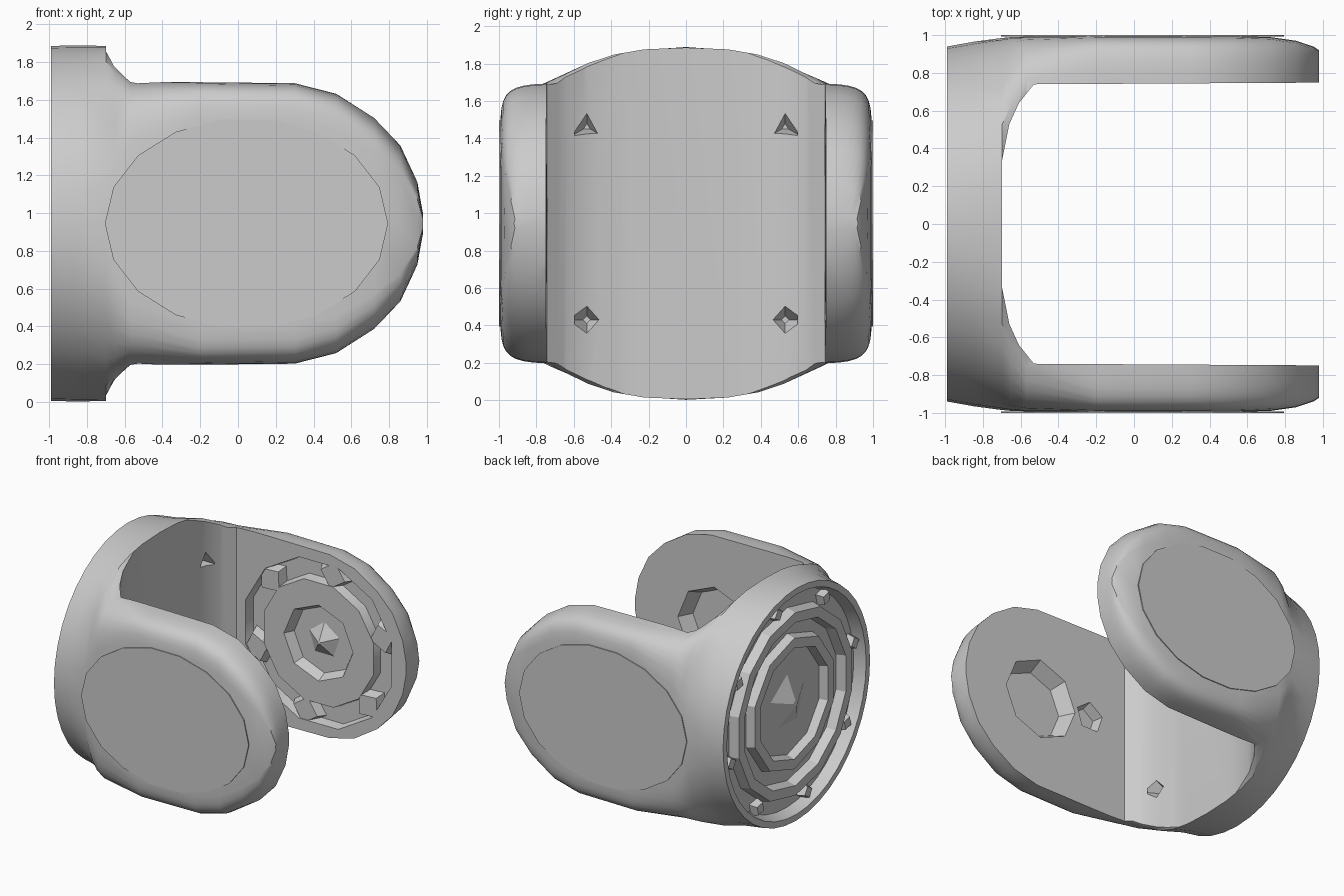
import bpy, bmesh, math
from mathutils import Matrix, Vector

if "Cube" in bpy.data.objects:
    bpy.data.objects.remove(bpy.data.objects["Cube"])

grey = bpy.data.materials.new("plain grey")
grey.use_nodes = True
grey.diffuse_color = (0.6, 0.6, 0.6, 1)
grey.node_tree.nodes["Principled BSDF"].inputs["Base Color"].default_value = (0.6, 0.6, 0.6, 1)
MID = 0.945


def finish(name, bm):
    bmesh.ops.recalc_face_normals(bm, faces=bm.faces)
    mesh = bpy.data.meshes.new(name)
    bm.to_mesh(mesh)
    bm.free()
    mesh.materials.append(grey)
    ob = bpy.data.objects.new(name, mesh)
    bpy.context.collection.objects.link(ob)
    return ob


def place(loc, direction):
    """Matrix that points local z along a direction."""
    return Matrix.Translation(loc) @ Vector(direction).to_track_quat('Z', 'Y').to_matrix().to_4x4()


def around(mat, radius, angle):
    """Spot on a circle in the local plane of a matrix, turned to face outward."""
    offset = Matrix.Translation((radius * math.cos(angle), radius * math.sin(angle), 0))
    return mat @ offset @ Matrix.Rotation(angle, 4, 'Z')


def loft(name, rings, closed=False):
    bm = bmesh.new()
    loops = [[bm.verts.new(p) for p in ring] for ring in rings]
    pairs = list(zip(loops, loops[1:]))
    if closed:
        pairs.append((loops[-1], loops[0]))
    else:
        bm.faces.new(loops[0])
        bm.faces.new(loops[-1])
    for a, b in pairs:
        for i in range(len(a)):
            j = (i + 1) % len(a)
            bm.faces.new((a[i], a[j], b[j], b[i]))
    return finish(name, bm)


def ring(name, r_in, r_out, height, sides, mat, slope=0.02):
    """Faceted tube that narrows with height."""
    profile = [(r_in - slope, 0), (r_out + slope, 0), (r_out, height), (r_in, height)]
    circle = [2 * math.pi * (i + 0.5) / sides for i in range(sides)]
    return loft(name, [[mat @ Vector((r * math.cos(a), r * math.sin(a), z)) for a in circle]
                       for r, z in profile], closed=True)


def cone(name, r1, r2, height, sides, mat):
    bm = bmesh.new()
    bmesh.ops.create_cone(bm, cap_ends=True, segments=sides, radius1=r1, radius2=r2, depth=height,
                          matrix=mat @ Matrix.Translation((0, 0, height / 2)))
    return finish(name, bm)


def cut(target, cutter):
    cutter.hide_render = True
    mod = target.modifiers.new("cut", 'BOOLEAN')
    mod.operation, mod.solver, mod.object = 'DIFFERENCE', 'EXACT', cutter
    bpy.context.view_layer.objects.active = target
    bpy.ops.object.modifier_apply(modifier=mod.name)
    bpy.data.objects.remove(cutter)


def section(x, w, h, n, count=40):
    """Rounded cross-section across the body."""
    pts = []
    for i in range(count):
        c, s = math.cos(2 * math.pi * i / count), math.sin(2 * math.pi * i / count)
        pts.append((x, w * math.copysign(abs(c) ** (2 / n), c),
                    MID + h * math.copysign(abs(s) ** (2 / n), s)))
    return pts


# Body: round end blending into two arms, with the end recess and its floor lofted in
stations = [(-.9, .86, .86, 2), (-.99, .89, .89, 2), (-.99, .94, .94, 2), (-.85, .965, .943, 2.1),
            (-.7, .985, .94, 2.5), (-.65, .99, .86, 3.5), (-.57, .992, .765, 6),
            (-.2, .995, .75, 12), (.3, .995, .745, 12), (.52, .995, .69, 11), (.72, .99, .565, 9),
            (.86, .97, .42, 8), (.95, .94, .23, 6), (.98, .92, .06, 4)]
body = loft("clevis_body", [section(*s) for s in stations])

# Gap between the arms
half = [(1.2, .75), (-.53, .74), (-.61, .64), (-.66, .53), (-.7, .33)]
outline = half + [(x, -y) for x, y in reversed(half)]
cut(body, loft("gap_cutter", [[(x, y, z) for x, y in outline] for z in (-.5, 2.5)]))

# Recesses on the inner arm faces
rear = place((.2, .72, MID), (0, 1, 0))
front = place((.27, -.72, MID), (0, -1, 0))
cut(body, ring("rear_groove_cutter", .52, .66, .1, 12, rear))
cut(body, cone("rear_hub_cutter", .32, .27, .1, 8, rear))
cut(body, cone("front_hub_cutter", .34, .27, .14, 8, front))
cut(body, cone("front_notch_cutter", .13, .1, .1, 5, place((-.2, -.72, MID + .02), (0, -1, 0))))

# Small pointed dents in the inner wall
for y in (-.53, .53):
    for z in (.43, 1.46):
        cut(body, cone("dent_cutter", .09, .02, .12, 4 if z < 1 else 3, place((-.63, y, z), (-1, 0, 0))))

for o in bpy.context.selected_objects:
    o.select_set(False)
body.select_set(True)
bpy.context.view_layer.objects.active = body
bpy.ops.object.shade_smooth_by_angle(angle=math.radians(30))

# Stepped rings, studs and hub inside the round end
floor = place((-.905, 0, MID), (-1, 0, 0))
ring("end_outer_ring", .66, .74, .075, 14, floor)
ring("end_inner_ring", .45, .53, .065, 10, floor)
cone("end_hub", .22, .03, .075, 5, floor)
for i in range(8):
    cone(f"end_stud_{i}", .07, .05, .06, 4, around(floor, .81, 2 * math.pi * (i + .3) / 8))

# Bridges across the rear groove and its pointed hub
rear_floor = place((.2, .83, MID), (0, -1, 0))
for i in range(6):
    cone(f"rear_bridge_{i}", .15, .11, .08, 4, around(rear_floor, .59, 2 * math.pi * (i + .3) / 6))
cone("rear_hub_point", .16, .01, .08, 5, rear_floor)

# Flat oval plates on the outer arm faces
for name, side in (("front_plate", -1), ("rear_plate", 1)):
    oval = [(.045 + .75 * math.cos(2 * math.pi * i / 18), MID + .56 * math.sin(2 * math.pi * i / 18))
            for i in range(18)]
    loft(name, [[(x, side * y, z) for x, z in oval] for y in (.992, 1.0)])
